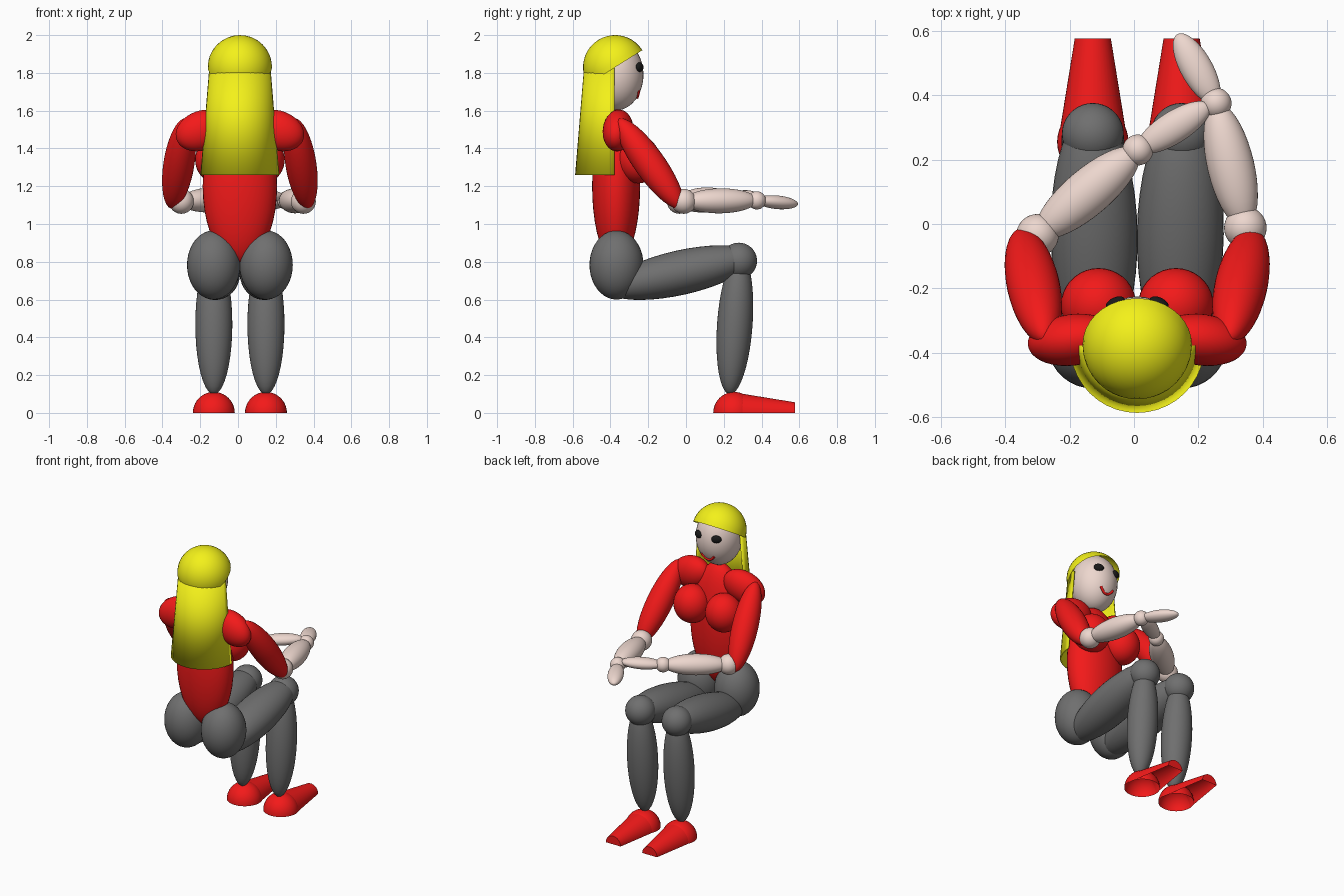
import bpy, bmesh, math
from mathutils import Vector, Matrix

if "Cube" in bpy.data.objects:
    bpy.data.objects.remove(bpy.data.objects["Cube"])

CX = 0.01  # body's own symmetry axis


def material(name, rgb):
    m = bpy.data.materials.new(name)
    m.diffuse_color = (*rgb, 1)
    m.use_nodes = True
    m.node_tree.nodes["Principled BSDF"].inputs["Base Color"].default_value = m.diffuse_color
    return m


RED = material("red", (0.9, 0.01, 0.01))
SKIN = material("skin", (0.85, 0.68, 0.62))
YELLOW = material("yellow", (0.9, 0.88, 0.01))
BLACK = material("black", (0.01, 0.01, 0.01))
GREY = material("grey", (0.16, 0.16, 0.16))
HEAD_C, HEAD_R = Vector((CX, -0.375, 1.79)), Vector((0.145, 0.15, 0.19))


def finish(name, bm, mat):
    me = bpy.data.meshes.new(name)
    bm.to_mesh(me)
    bm.free()
    me.materials.append(mat)
    ob = bpy.data.objects.new(name, me)
    bpy.context.collection.objects.link(ob)
    for p in me.polygons:
        p.use_smooth = len(p.vertices) < 5
    return ob


def ball(name, c, r, mat, rot=None, cut=False):
    """Ellipsoid; cut=True keeps only the open upper half."""
    bm = bmesh.new()
    bmesh.ops.create_uvsphere(bm, u_segments=36, v_segments=20, radius=1)
    if cut:
        bmesh.ops.bisect_plane(bm, geom=bm.verts[:] + bm.edges[:] + bm.faces[:], dist=1e-5,
                               plane_co=(0, 0, 0), plane_no=(0, 0, 1), clear_inner=True)
    r = (r, r, r) if isinstance(r, (int, float)) else r
    m = Matrix.Translation(c) @ (rot or Matrix()) @ Matrix.Diagonal((*r, 1))
    bm.transform(m)
    return finish(name, bm, mat)


def limb(name, a, b, rx, ry, mat):
    """Ellipsoid stretched from tip a to tip b."""
    a, b = Vector(a), Vector(b)
    d = b - a
    rot = d.to_track_quat('Z', 'Y').to_matrix().to_4x4()
    return ball(name, (a + b) / 2, (rx, ry, d.length / 2), mat, rot)


def half_cone(name, r0, r1, length, m, mat, cap=False):
    """Open half shell along local z, on the +y side."""
    bm = bmesh.new()
    n = 20
    rows = []
    for r, z in ((r0, 0), (r1, length)):
        rows.append([bm.verts.new((r * math.cos(math.pi * i / n), r * math.sin(math.pi * i / n), z))
                     for i in range(n + 1)])
    for i in range(n):
        bm.faces.new((rows[0][i], rows[0][i + 1], rows[1][i + 1], rows[1][i]))
    if cap:
        bm.faces.new(rows[1])
    bm.transform(m)
    bmesh.ops.recalc_face_normals(bm, faces=bm.faces)
    return finish(name, bm, mat)


def face_y(x, z):
    u, w = (x - HEAD_C.x) / HEAD_R.x, (z - HEAD_C.z) / HEAD_R.z
    return HEAD_C.y + HEAD_R.y * math.sqrt(1 - u * u - w * w)


# head and hair
ball("head", HEAD_C, HEAD_R, SKIN)
ball("hair_cap", (CX, -0.375, 1.83), 0.17, YELLOW, Matrix.Rotation(math.radians(32), 4, 'X'), True)
hair = half_cone("long_hair", 0.204, 0.157, 0.57,
                 Matrix.Translation((CX, -0.378, 1.26)) @ Matrix.Rotation(math.pi, 4, 'Z'), YELLOW)
sol = hair.modifiers.new("thickness", 'SOLIDIFY')
sol.thickness, sol.offset = 0.01, 0

# smile
cu = bpy.data.curves.new("mouth", 'CURVE')
cu.dimensions, cu.bevel_depth, cu.bevel_resolution, cu.use_fill_caps = '3D', 0.008, 2, True
sp = cu.splines.new('POLY')
sp.points.add(10)
for i, p in enumerate(sp.points):
    t = i / 5 - 1
    x, z = CX + 0.048 * t, 1.67 + 0.035 * t * t
    p.co = (x, face_y(x, z), z, 1)
cu.materials.append(RED)
bpy.context.collection.objects.link(bpy.data.objects.new("mouth", cu))

# torso
ball("torso", (CX, -0.37, 1.2), (0.197, 0.127, 0.41), RED)

# paired body parts
for side, s in (("left", -1), ("right", 1)):
    def X(v):
        return CX + s * v
    ball(side + "_eye", (X(0.068), face_y(X(0.068), 1.83), 1.83), (0.032, 0.018, 0.025), BLACK,
         Matrix.Rotation(-s * 0.45, 4, 'Z'))
    ball(side + "_breast", (X(0.12), -0.252, 1.34), (0.117, 0.115, 0.125), RED)
    ball(side + "_shoulder", (X(0.2), -0.36, 1.495), (0.145, 0.08, 0.105), RED,
         Matrix.Rotation(s * 0.35, 4, 'Y') @ Matrix.Rotation(-s * 0.12, 4, 'Z'))
    limb(side + "_upper_arm", (X(0.285), -0.36, 1.555), (X(0.36), -0.025, 1.085), 0.082, 0.082, RED)
    ball(side + "_buttock", (X(0.139), -0.368, 0.783), (0.141, 0.143, 0.183), GREY)
    limb(side + "_thigh", (X(0.128), -0.42, 0.655), (X(0.14), 0.36, 0.83), 0.135, 0.118, GREY)
    ball(side + "_knee", (X(0.138), 0.28, 0.805), 0.096, GREY)
    limb(side + "_shin", (X(0.138), 0.285, 0.84), (X(0.138), 0.232, 0.098), 0.098, 0.094, GREY)
    # shoe: open half ball heel and tapering toe
    ball(side + "_heel", (X(0.138), 0.255, 0), 0.111, RED, None, True)
    half_cone(side + "_toe", 0.108, 0.056, 0.32, Matrix.Translation((X(0.138), 0.257, 0)) @
              Matrix(((-1, 0, 0, 0), (0, 0, 1, 0), (0, 1, 0, 0), (0, 0, 0, 1))), RED, True)

# forearms and hands, each side posed differently
poses = {
    "left": ((-0.30, -0.035, 1.12), (0.012, 0.23, 1.135), (0.235, 0.37, 1.15)),
    "right": ((0.346, -0.012, 1.12), (0.255, 0.375, 1.125), (0.135, 0.59, 1.105)),
}
for side, (elbow, wrist, tip) in poses.items():
    ball(side + "_elbow", elbow, 0.066, SKIN)
    limb(side + "_forearm", elbow, wrist, 0.073, 0.066, SKIN)
    ball(side + "_wrist", wrist, 0.048, SKIN)
    limb(side + "_hand", wrist, tip, 0.05, 0.036, SKIN)
